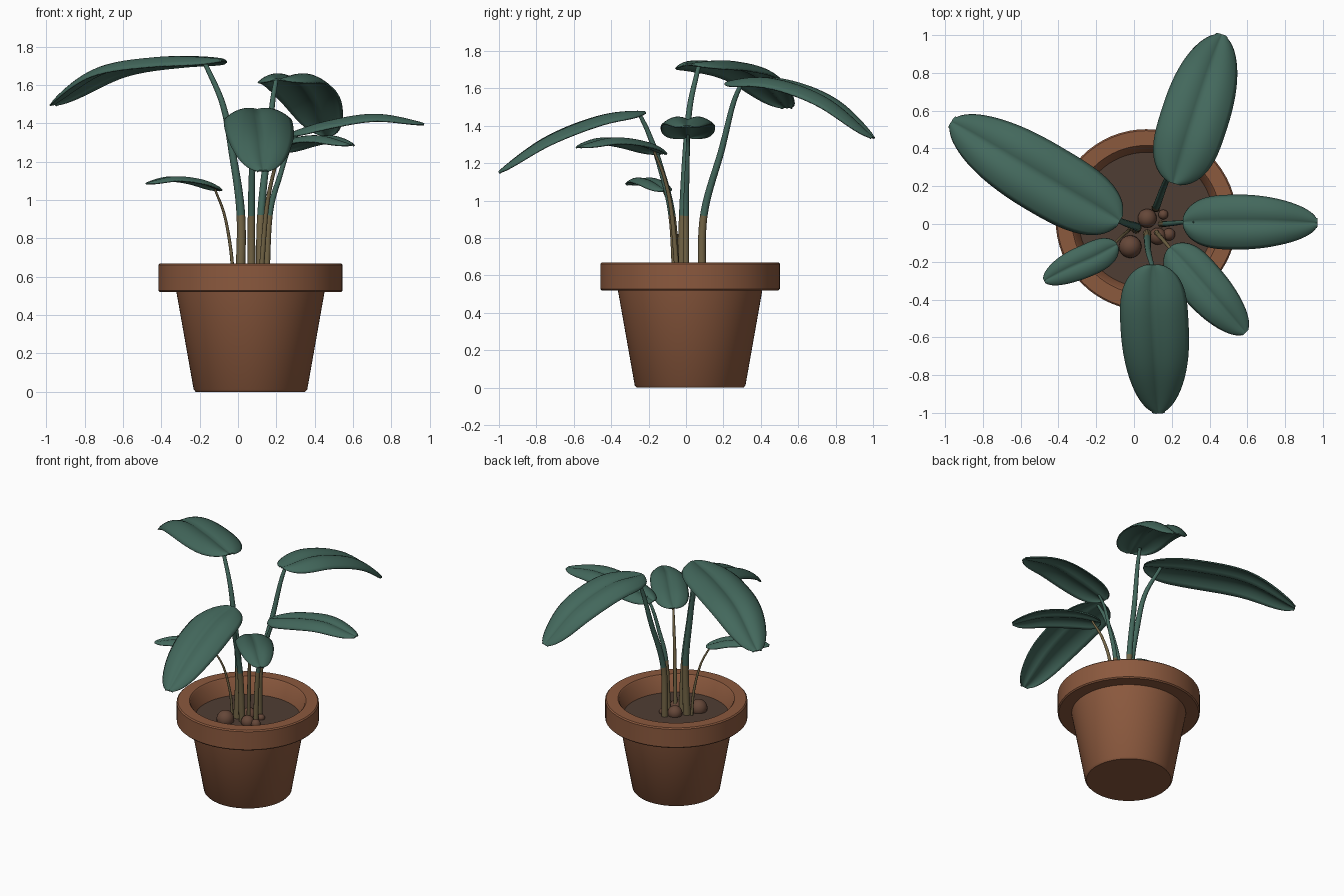
import bpy, bmesh, math
from mathutils import Vector

if "Cube" in bpy.data.objects:
    bpy.data.objects.remove(bpy.data.objects["Cube"])

def material(name, rgb):
    m = bpy.data.materials.new(name)
    m.diffuse_color = (*rgb, 1)
    m.use_nodes = True
    m.node_tree.nodes["Principled BSDF"].inputs["Base Color"].default_value = m.diffuse_color
    return m

TERRACOTTA = material("terracotta", (0.26, 0.100, 0.048))
SOIL = material("soil brown", (0.078, 0.047, 0.033))
PEBBLE = material("pebble brown", (0.13, 0.063, 0.040))
GREEN = material("leaf green", (0.056, 0.138, 0.107))
OLIVE = material("sheath olive", (0.17, 0.128, 0.060))
CX, CY = 0.065, 0.022          # pot axis

def finish(name, bm, mats, angle=40):
    bmesh.ops.recalc_face_normals(bm, faces=bm.faces)
    me = bpy.data.meshes.new(name)
    bm.to_mesh(me)
    bm.free()
    ob = bpy.data.objects.new(name, me)
    bpy.context.collection.objects.link(ob)
    for m in mats:
        me.materials.append(m)
    bpy.ops.object.select_all(action='DESELECT')
    bpy.context.view_layer.objects.active = ob
    ob.select_set(True)
    bpy.ops.object.shade_smooth_by_angle(angle=math.radians(angle))
    return ob

def lathe(name, profile, mat, n=64):
    bm = bmesh.new()
    vs = [bm.verts.new((CX + r, CY, z)) for r, z in profile]
    es = [bm.edges.new(p) for p in zip(vs, vs[1:])]
    bmesh.ops.spin(bm, geom=vs + es, cent=(CX, CY, 0), axis=(0, 0, 1),
                   angle=math.tau, steps=n)
    bmesh.ops.remove_doubles(bm, verts=bm.verts, dist=1e-4)
    return finish(name, bm, [mat])

def spline(pts, t):
    """Catmull-Rom point at t in 0..1 through pts."""
    p = [Vector(q) for q in pts]
    p = [2 * p[0] - p[1]] + p + [2 * p[-1] - p[-2]]
    n = len(p) - 3
    i = min(int(t * n), n - 1)
    u = t * n - i
    a, b, c, d = p[i:i + 4]
    return 0.5 * (2 * b + (c - a) * u + (2 * a - 5 * b + 4 * c - d) * u * u
                  + (3 * b - a - 3 * c + d) * u ** 3)

def tangent(pts, t):
    return (spline(pts, min(t + .01, 1)) - spline(pts, max(t - .01, 0))).normalized()

def stem(name, pts, r0, r1, sheath_top, n=36, sides=12):
    bm = bmesh.new()
    rings = []
    for k in range(n + 1):
        t = k / n
        c, d = spline(pts, t), tangent(pts, t)
        a = d.cross(Vector((0, 1, 0))).normalized()
        b = d.cross(a)
        r = r0 + (r1 - r0) * t
        rings.append([bm.verts.new(c + r * (a * math.cos(q) + b * math.sin(q)))
                      for q in (math.tau * j / sides for j in range(sides))])
    for p, q in zip(rings, rings[1:]):
        for j in range(sides):
            bm.faces.new((p[j], p[j - 1], q[j - 1], q[j]))
    bm.faces.new(rings[0])
    bm.faces.new(rings[-1])
    for f in bm.faces:                       # olive sheath low, green above
        f.material_index = int(f.calc_center_median().z > sheath_top)
    finish(name, bm, [OLIVE, GREEN])

def leaf(name, pts, half, tip_power=2.0, rows=32, cols=16):
    bm = bmesh.new()
    grid = []
    for k in range(rows + 1):
        t = 0.5 - 0.5 * math.cos(math.pi * k / rows)
        c, d = spline(pts, t), tangent(pts, t)
        side = d.cross(Vector((0, 0, 1))).normalized()
        up = side.cross(d)
        peak = 0.45                          # blunt base, narrower tip
        u = (peak - t) / peak if t < peak else (t - peak) / (1 - peak)
        w = half * max(0.03, 1 - u ** (3.2 if t < peak else tip_power)) ** 0.5
        row = []
        for j in range(cols + 1):
            s = 2 * j / cols - 1
            h = w * (0.6 * abs(s) - 0.75 * s * s)   # sunk midrib, drooping edges
            row.append(bm.verts.new(c + side * (s * w) + up * h))
        grid.append(row)
    for p, q in zip(grid, grid[1:]):
        for j in range(cols):
            bm.faces.new((p[j], p[j + 1], q[j + 1], q[j]))
    ob = finish(name, bm, [GREEN], 60)
    mod = ob.modifiers.new("thickness", 'SOLIDIFY')
    mod.thickness = 0.008
    mod.offset = 0

# Pot with rim, and soil
lathe("pot", [(0, 0), (0.285, 0), (0.296, 0.012), (0.386, 0.52), (0.472, 0.52),
              (0.48, 0.528), (0.48, 0.662), (0.472, 0.67), (0.394, 0.67),
              (0.386, 0.662), (0.345, 0.50)], TERRACOTTA)
lathe("soil", [(0, 0.55), (0.357, 0.55)], SOIL)

# Pebbles on the soil
for i, (x, y, r) in enumerate([(0.07, 0.03, .05), (-0.02, -0.12, .06), (0.155, 0.05, .026),
                               (0.125, -0.065, .045), (0.185, -0.055, .033)]):
    bm = bmesh.new()
    bmesh.ops.create_uvsphere(bm, u_segments=20, v_segments=12, radius=r)
    bmesh.ops.translate(bm, verts=bm.verts, vec=(x, y, 0.55 + 0.3 * r))
    finish(f"pebble_{i + 1}", bm, [PEBBLE])

# Stems: path, radii, height where the olive sheath ends
stem("stem_back", [(.115, .085, .53), (.12, .095, .92), (.155, .19, 1.27), (.18, .25, 1.51),
                   (.20, .30, 1.635)], .023, .011, .92)
stem("stem_left", [(.01, -.025, .53), (.015, -.015, .92), (-.03, .0, 1.25), (-.08, .02, 1.5),
                   (-.175, .068, 1.72)], .026, .012, .92)
stem("stem_small_left", [(-.025, -.03, .53), (-.035, -.04, .72), (-.07, -.07, .92),
                         (-.12, -.12, 1.055)], .010, .006, 2)
stem("stem_front", [(.07, -.05, .53), (.07, -.075, .92), (.075, -.14, 1.19), (.09, -.2, 1.36),
                    (.105, -.25, 1.465)], .022, .010, .92)
stem("stem_front_right", [(.115, -.04, .53), (.145, -.075, .92), (.18, -.115, 1.12),
                          (.225, -.17, 1.262)], .014, .007, 2)
stem("stem_right", [(.145, .0, .53), (.165, .0, .92), (.22, .005, 1.13), (.27, .01, 1.28),
                    (.32, .01, 1.355)], .018, .008, .92)

# Leaves: midrib path and half width
leaf("leaf_back", [(.21, .215, 1.625), (.295, .48, 1.63), (.385, .76, 1.53), (.465, 1.0, 1.335)], .178)
leaf("leaf_left", [(-.075, .015, 1.725), (-.38, .185, 1.72), (-.69, .37, 1.665), (-.965, .54, 1.495)], .187)
leaf("leaf_small_left", [(-.09, -.11, 1.05), (-.21, -.175, 1.095), (-.345, -.235, 1.11),
                         (-.475, -.30, 1.085)], .083)
leaf("leaf_front", [(.10, -.215, 1.47), (.105, -.46, 1.43), (.12, -.74, 1.32), (.13, -1.0, 1.15)], .178)
leaf("leaf_front_right", [(.19, -.125, 1.25), (.31, -.26, 1.30), (.45, -.42, 1.32),
                          (.59, -.575, 1.285)], .122)
leaf("leaf_right", [(.26, .01, 1.335), (.48, .01, 1.395), (.72, .01, 1.43), (.97, .005, 1.395)], .143, 1.8)
